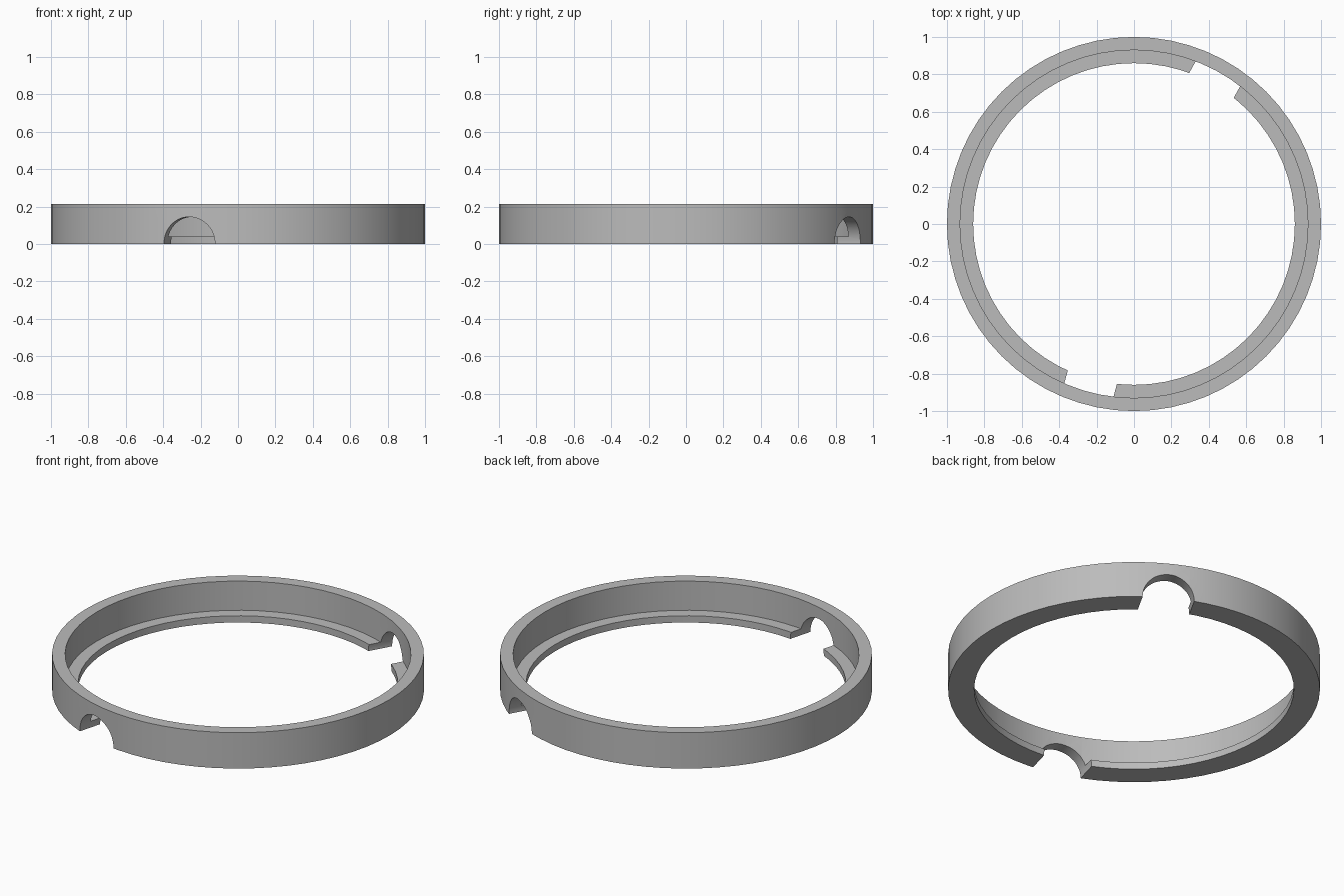
import bpy, bmesh, math
from mathutils import Matrix, Vector

default = bpy.data.objects.get("Cube")
if default:
    bpy.data.objects.remove(default, do_unlink=True)

SEGMENTS = 64

grey = bpy.data.materials.new("plain grey")
grey.use_nodes = True
colour = (0.5, 0.5, 0.5, 1)
grey.diffuse_color = colour
grey.node_tree.nodes["Principled BSDF"].inputs["Base Color"].default_value = colour


def add_object(name, bm):
    bmesh.ops.recalc_face_normals(bm, faces=bm.faces)
    mesh = bpy.data.meshes.new(name)
    bm.to_mesh(mesh)
    bm.free()
    mesh.materials.append(grey)
    obj = bpy.data.objects.new(name, mesh)
    bpy.context.collection.objects.link(obj)
    return obj


# Ring with an inner ledge: a closed L-shaped section swept round z
def stepped_ring(name, section):
    bm = bmesh.new()
    loops = []
    for i in range(SEGMENTS):
        a = math.tau * i / SEGMENTS
        loops.append([bm.verts.new((r * math.cos(a), r * math.sin(a), z))
                      for r, z in section])
    n = len(section)
    for i in range(SEGMENTS):
        here, there = loops[i], loops[(i + 1) % SEGMENTS]
        for j in range(n):
            k = (j + 1) % n
            bm.faces.new((here[j], there[j], there[k], here[k]))
    return add_object(name, bm)


ring = stepped_ring("stepped_ring", [(0.86, 0), (1, 0), (1, 0.213),
                                     (0.93, 0.213), (0.93, 0.04), (0.86, 0.04)])


# Round notches through the wall, open at the bottom
def cut_notch(name, degrees):
    a = math.radians(degrees)
    outward = Vector((math.cos(a), math.sin(a), 0))
    turn = outward.to_track_quat('Z', 'Y').to_matrix().to_4x4()
    bm = bmesh.new()
    bmesh.ops.create_cone(bm, cap_ends=True, segments=48, radius1=0.141,
                          radius2=0.141, depth=0.5,
                          matrix=Matrix.Translation(outward * 0.92 + Vector((0, 0, 0.004))) @ turn)
    cutter = add_object(name, bm)
    cutter.hide_render = True
    cutter.hide_set(True)
    mod = ring.modifiers.new(name, 'BOOLEAN')
    mod.operation = 'DIFFERENCE'
    mod.solver = 'EXACT'
    mod.object = cutter
    return cutter


cutters = [cut_notch("front_notch_cutter", 254.8), cut_notch("back_notch_cutter", 60.8)]

# Bake the cuts, then smooth the round walls and keep the rims sharp
bpy.context.view_layer.objects.active = ring
ring.select_set(True)
for mod in list(ring.modifiers):
    bpy.ops.object.modifier_apply(modifier=mod.name)
for cutter in cutters:
    bpy.data.objects.remove(cutter, do_unlink=True)
bpy.ops.object.select_all(action='DESELECT')
ring.select_set(True)
bpy.ops.object.shade_smooth_by_angle(angle=math.radians(30))
